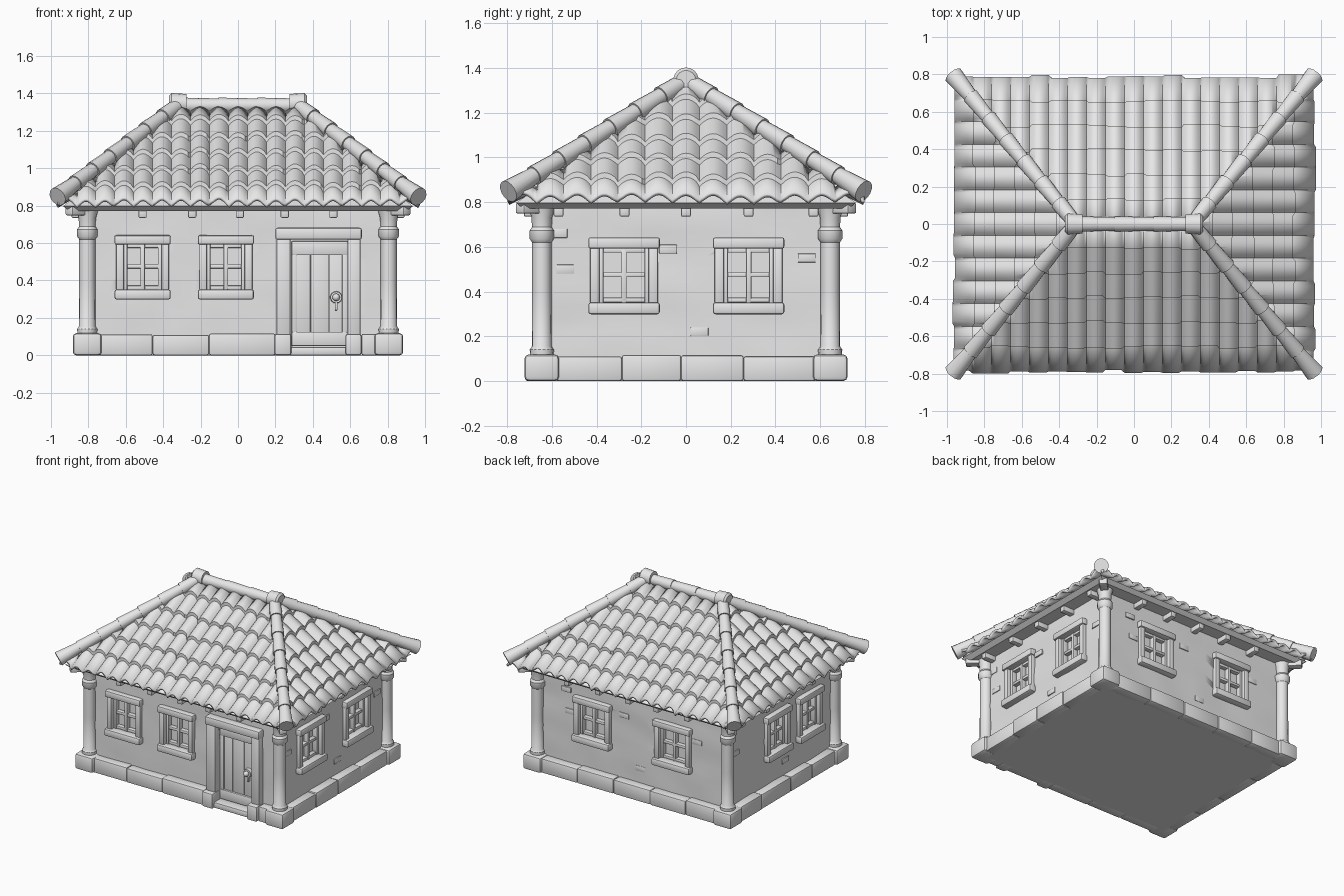
import bpy, bmesh, math, random
from mathutils import Matrix, Vector, noise

random.seed(4)
cube = bpy.data.objects.get("Cube")
if cube:
    bpy.data.objects.remove(cube, do_unlink=True)

stone = bpy.data.materials.new("plain_grey")
stone.use_nodes = True
GREY = (0.8, 0.8, 0.8, 1)
stone.diffuse_color = GREY
for node in stone.node_tree.nodes:
    if node.type == 'BSDF_PRINCIPLED':
        node.inputs["Base Color"].default_value = GREY

HX, HY = 0.80, 0.635          # wall half sizes
DIST = [HY, HX, HY, HX]       # wall distance: front, +x, back, -x
HALF = [HX, HY, HX, HY]


def finish(name, bm, angle=35):
    mesh = bpy.data.meshes.new(name)
    bm.to_mesh(mesh)
    bm.free()
    mesh.materials.append(stone)
    ob = bpy.data.objects.new(name, mesh)
    bpy.context.scene.collection.objects.link(ob)
    for other in bpy.context.selected_objects:
        other.select_set(False)
    ob.select_set(True)
    bpy.context.view_layer.objects.active = ob
    bpy.ops.object.shade_smooth_by_angle(angle=math.radians(angle))
    return ob


def turn(side):
    return Matrix.Rotation(side * math.pi / 2, 4, 'Z')


def frame(side):
    """Wall frame: local x along the wall, local -y outward."""
    return turn(side) @ Matrix.Translation((0, -DIST[side], 0))


def box(bm, m, u, z, w, bevel=0.008):
    """Bevelled box from ranges along the wall, in height and outward."""
    mid = Vector((sum(u) / 2, -sum(w) / 2, sum(z) / 2))
    size = Vector((u[1] - u[0], w[1] - w[0], z[1] - z[0]))
    mat = m @ Matrix.Translation(mid) @ Matrix.Diagonal((*size, 1))
    verts = bmesh.ops.create_cube(bm, size=1, matrix=mat)["verts"]
    if bevel:
        edges = list({e for v in verts for e in v.link_edges})
        bmesh.ops.bevel(bm, geom=edges, offset=bevel, segments=2,
                        profile=0.5, affect='EDGES')


def tube(bm, a, b, ra, rb, sides=14):
    a, b = Vector(a), Vector(b)
    rot = (b - a).to_track_quat('Z', 'Y').to_matrix().to_4x4()
    bmesh.ops.create_cone(bm, cap_ends=True, segments=sides, radius1=ra, radius2=rb,
                          depth=(b - a).length,
                          matrix=Matrix.Translation((a + b) / 2) @ rot)


# window centres along each wall
WINDOWS = [(0, -0.51, 0.15), (0, -0.065, 0.15), (1, -0.277, 0.16), (1, 0.28, 0.16),
           (2, -0.34, 0.16), (2, 0.34, 0.16), (3, -0.05, 0.15), (3, 0.34, 0.15)]

# plaster walls with uneven surface
bm = bmesh.new()
bmesh.ops.create_cube(bm, size=2, matrix=Matrix.Translation((0, 0, 0.39))
                      @ Matrix.Diagonal((HX, HY, 0.39, 1)))
bmesh.ops.subdivide_edges(bm, edges=bm.edges[:], cuts=13, use_grid_fill=True)
bm.normal_update()
for v in bm.verts:
    if 0.01 < v.co.z < 0.77:
        v.co += v.normal * 0.009 * noise.noise(v.co * 6)
walls = finish("walls", bm, 40)

# window and door openings
bm = bmesh.new()
for side, u, r in WINDOWS:
    box(bm, frame(side), (u - r + 0.045, u + r - 0.045), (0.34, 0.6), (-0.04, 0.1), 0)
box(bm, frame(0), (0.28, 0.585), (0.04, 0.62), (-0.04, 0.1), 0)
cutter = finish("opening_cutter", bm)
cutter.hide_render = True
mod = walls.modifiers.new("openings", 'BOOLEAN')
mod.operation = 'DIFFERENCE'
mod.solver = 'EXACT'
mod.object = cutter
bpy.context.view_layer.objects.active = walls
bpy.ops.object.modifier_apply(modifier=mod.name)
bpy.data.objects.remove(cutter, do_unlink=True)

# windows
frames, sashes = bmesh.new(), bmesh.new()
for side, u, r in WINDOWS:
    m = frame(side)
    box(frames, m, (u - r, u + r), (0.592, 0.642), (-0.02, 0.04), 0.01)
    box(frames, m, (u - r, u + r), (0.298, 0.352), (-0.02, 0.048), 0.012)
    for s in (-1, 1):
        a, b = sorted((u + s * (r - 0.008), u + s * (r - 0.05)))
        box(frames, m, (a, b), (0.345, 0.6), (-0.03, 0.028))
        a, b = sorted((u + s * (r - 0.045), u + s * (r - 0.068)))
        box(sashes, m, (a, b), (0.345, 0.6), (-0.045, -0.002), 0.005)
    for z in (0.362, 0.475, 0.585):
        box(sashes, m, (u - r + 0.05, u + r - 0.05), (z - 0.011, z + 0.011),
            (-0.045, -0.008), 0.005)
    box(sashes, m, (u - 0.012, u + 0.012), (0.35, 0.6), (-0.045, -0.004), 0.005)
finish("window_frames", frames)
finish("window_sashes", sashes)

# door surround, leaf and handle
m = frame(0)
bm = bmesh.new()
for a, b in ((0.205, 0.28), (0.585, 0.655)):
    box(bm, m, (a, b), (0.1, 0.63), (-0.03, 0.045), 0.01)
    box(bm, m, (a - 0.01, b + 0.005), (0, 0.115), (-0.02, 0.085), 0.012)
box(bm, m, (0.2, 0.662), (0.618, 0.682), (-0.02, 0.058), 0.012)
box(bm, m, (0.27, 0.59), (0, 0.045), (-0.04, 0.06), 0.01)
finish("door_surround", bm)
bm = bmesh.new()
for i in range(3):
    a = 0.29 + i * 0.098
    box(bm, m, (a, a + 0.097), (0.05, 0.61), (-0.045, -0.018), 0.004)
for z in ((0.05, 0.125), (0.535, 0.61)):
    box(bm, m, (0.288, 0.584), z, (-0.04, -0.004), 0.006)
for a in (0.286, 0.556):
    box(bm, m, (a, a + 0.03), (0.05, 0.61), (-0.04, -0.008), 0.005)
finish("door", bm)
bm = bmesh.new()
tube(bm, (0.525, -HY + 0.03, 0.31), (0.525, -HY - 0.006, 0.31), 0.034, 0.03)
bmesh.ops.create_uvsphere(bm, u_segments=12, v_segments=8, radius=0.02,
                          matrix=Matrix.Translation((0.525, -HY - 0.016, 0.31)))
box(bm, m, (0.518, 0.532), (0.24, 0.3), (-0.03, 0), 0.004)
finish("door_handle", bm)

# stone plinth: rows of blocks between corner stones
bm = bmesh.new()
for side in range(4):
    end = HALF[side] - 0.055
    for a, b in ([(-end, 0.2), (0.66, end)] if side == 0 else [(-end, end)]):
        count = max(1, round((b - a) / 0.3))
        cuts = [a + (b - a) * i / count for i in range(count + 1)]
        for i in range(1, count):
            cuts[i] += random.uniform(-0.05, 0.05)
        for p, q in zip(cuts, cuts[1:]):
            box(bm, frame(side), (p, q), (0, 0.113 + random.uniform(-0.004, 0.004)),
                (-0.02, 0.066 + random.uniform(-0.005, 0.003)), 0.01)
finish("plinth", bm)

# corner columns on stone bases
bases, shafts = bmesh.new(), bmesh.new()
PROFILE = [(0, 0.1), (0.052, 0.1), (0.054, 0.14), (0.044, 0.155), (0.043, 0.4),
           (0.043, 0.62), (0.054, 0.635), (0.055, 0.672), (0.044, 0.688),
           (0.046, 0.73), (0.06, 0.785), (0, 0.785)]
for sx in (-1, 1):
    for sy in (-1, 1):
        cx, cy = sx * 0.806, sy * 0.645
        here = Matrix.Translation((cx, cy, 0))
        box(bases, here, (-0.077, 0.077), (0, 0.118), (-0.077, 0.077), 0.018)
        verts = [shafts.verts.new((cx + r, cy, z)) for r, z in PROFILE]
        edges = [shafts.edges.new(p) for p in zip(verts, verts[1:])]
        bmesh.ops.spin(shafts, geom=verts + edges, cent=(cx, cy, 0), axis=(0, 0, 1),
                       angle=math.tau, steps=16, use_merge=True)
        # diagonal eave beam above the column
        diag = here @ Matrix.Rotation(math.atan2(sy, sx), 4, 'Z')
        box(bases, diag, (-0.05, 0.14), (0.748, 0.795), (-0.028, 0.028), 0.008)
bmesh.ops.remove_doubles(shafts, verts=shafts.verts[:], dist=0.0005)
bmesh.ops.recalc_face_normals(shafts, faces=shafts.faces[:])
finish("column_bases_and_corner_beams", bases)
finish("columns", shafts)

# rafter ends under the eaves
bm = bmesh.new()
for side in range(4):
    for u in ((-0.51, -0.245, 0.01, 0.25, 0.51) if side % 2 == 0
              else (-0.57, -0.275, 0, 0.28, 0.57)):
        box(bm, frame(side), (u - 0.022, u + 0.022), (0.735, 0.785), (-0.03, 0.09), 0.007)
finish("rafter_ends", bm)

# exposed bricks in the plaster
bm = bmesh.new()
for side in range(4):
    for u, z in ((-0.57, 0.66), (-0.54, 0.5), (-0.08, 0.59), (0.06, 0.22), (0.54, 0.55)):
        if side:
            box(bm, frame(side), (u - 0.04, u + 0.04), (z - 0.02, z + 0.02),
                (-0.02, 0.006), 0.004)
finish("exposed_bricks", bm)

# roof deck and soffit
bm = bmesh.new()
for sx in (-1, 1):
    bm.verts.new((sx * 0.31, 0, 1.31))
    for sy in (-1, 1):
        bm.verts.new((sx * 0.90, sy * 0.73, 0.772))
        bm.verts.new((sx * 0.935, sy * 0.76, 0.797))
bmesh.ops.convex_hull(bm, input=bm.verts[:])
finish("roof_deck", bm, 20)

# tiled slopes: ribbed, stepped courses trimmed along the hips
COURSES, STEPS = 6, 8
for side, name in enumerate(("front", "left", "back", "right")):
    wide, out, run, top, pitch = ((0.965, 0.79, 0.79, 0.31, 0.1016) if side % 2 == 0
                                  else (0.79, 0.965, 0.655, 0, 0.1215))
    ribs = round(2 * wide / pitch)
    cols = ribs * STEPS
    jit = [[random.uniform(-0.012, 0.012) for _ in range(ribs + 1)]
           for _ in range(COURSES + 1)]
    bm = bmesh.new()
    rows = []
    for c in range(COURSES):
        for f in (0, 1):
            row = []
            for i in range(cols + 1):
                rib = min(i // STEPS, ribs - 1)
                edge = c + f
                t = edge / COURSES + (jit[edge][rib] if edge < COURSES else 0)
                wave = abs(math.sin(math.pi * i / STEPS)) ** 0.85
                z = 0.785 + 0.53 * t + 0.034 * wave + 0.024 * (1 - f)
                row.append(bm.verts.new((-wide + 2 * wide * i / cols, -out + run * t, z)))
            rows.append(row)
    for lo, hi in zip(rows, rows[1:]):
        for i in range(cols):
            bm.faces.new((lo[i], lo[i + 1], hi[i + 1], hi[i]))
    for s in (-1, 1):
        bmesh.ops.bisect_plane(bm, geom=bm.verts[:] + bm.edges[:] + bm.faces[:],
                               plane_co=(s * wide, -out, 0),
                               plane_no=(s * run, wide - top, 0), clear_outer=True)
    bm.transform(turn(side))
    tiles = finish(name + "_roof_tiles", bm, 40)
    shell = tiles.modifiers.new("thickness", 'SOLIDIFY')
    shell.thickness = 0.018
    shell.offset = -1

# hip tiles: overlapping tapered tubes
bm = bmesh.new()
for sx in (-1, 1):
    for sy in (-1, 1):
        low, high = Vector((sx * 0.965, sy * 0.795, 0.848)), Vector((sx * 0.31, 0, 1.345))
        for i in range(7):
            a, b = low.lerp(high, i / 7), low.lerp(high, (i + 1.15) / 7)
            tube(bm, a, b, 0.052 if i == 0 else 0.045, 0.036)
finish("hip_tiles", bm)

# ridge tiles with end caps
bm = bmesh.new()
for i in range(3):
    tube(bm, (-0.31 + i * 0.207, 0, 1.336), (-0.1 + i * 0.207, 0, 1.336), 0.042, 0.037)
for s in (-1, 1):
    tube(bm, (s * 0.275, 0, 1.345), (s * 0.355, 0, 1.345), 0.052, 0.057, 18)
    tube(bm, (s * 0.355, 0, 1.345), (s * 0.368, 0, 1.345), 0.057, 0.044, 18)
finish("ridge_tiles", bm)
